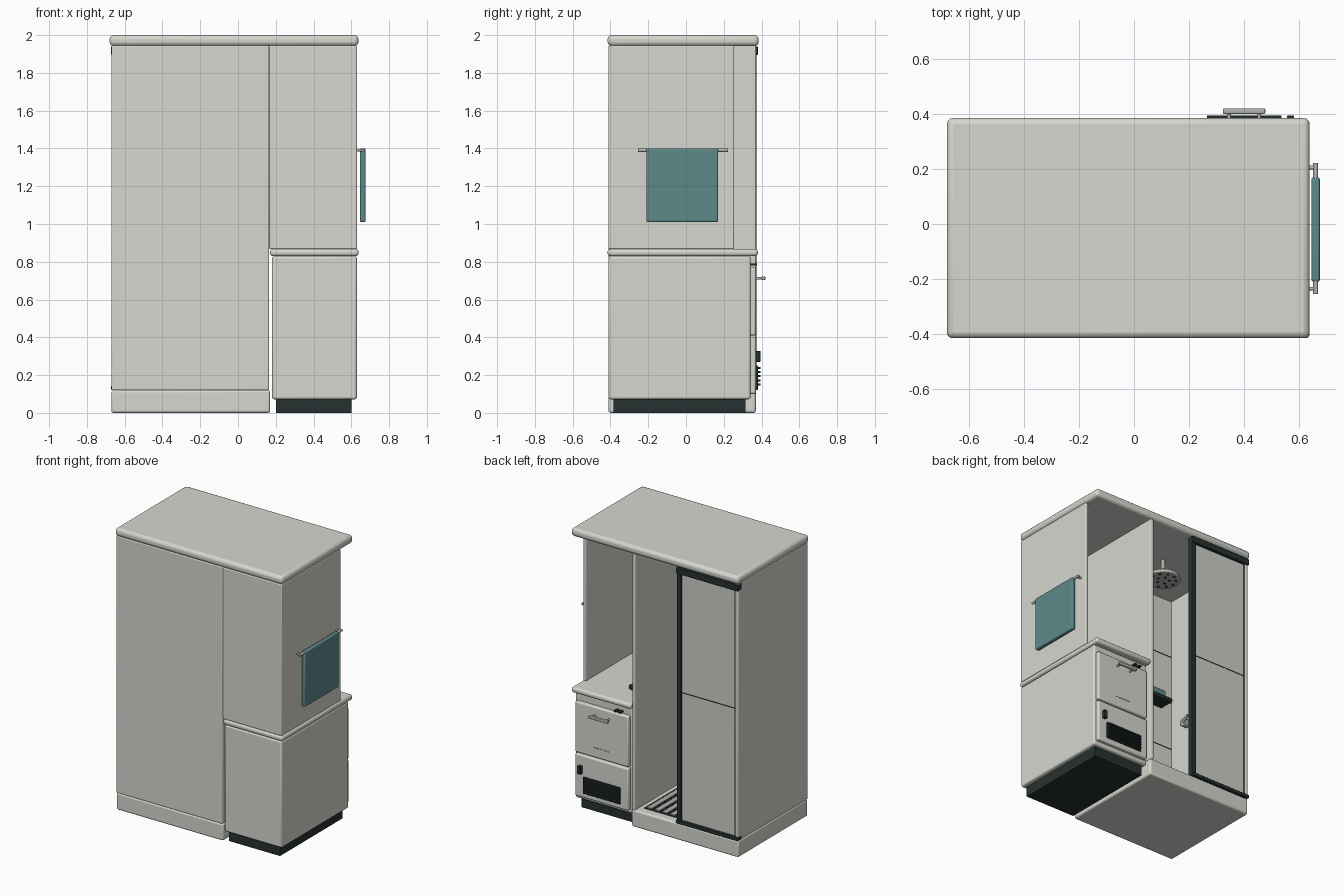
import bpy, math
from mathutils import Vector

old = bpy.data.objects.get("Cube")
if old:
    bpy.data.objects.remove(old, do_unlink=True)


def material(name, rgb):
    m = bpy.data.materials.new(name)
    m.use_nodes = True
    m.diffuse_color = (*rgb, 1)
    m.node_tree.nodes["Principled BSDF"].inputs["Base Color"].default_value = (*rgb, 1)
    return m


SHELL = material("warm_white", (0.68, 0.68, 0.63))
PANEL = material("door_grey", (0.62, 0.62, 0.58))
METAL = material("brushed_metal", (0.45, 0.45, 0.42))
DARK = material("charcoal", (0.02, 0.03, 0.03))
TEAL = material("teal_cloth", (0.11, 0.25, 0.25))


def finish(obj, name, mat, bevel=0):
    obj.name = name
    obj.data.materials.append(mat)
    if bevel:
        mod = obj.modifiers.new("rounded_edges", 'BEVEL')
        mod.width = bevel
        mod.segments = 3
    bpy.ops.object.shade_smooth_by_angle(angle=math.radians(35))
    return obj


def box(name, x, y, z, mat, bevel=0):
    """Box given by its extent along each axis."""
    bpy.ops.mesh.primitive_cube_add(size=1)
    obj = bpy.context.object
    obj.location = [(a + b) / 2 for a, b in (x, y, z)]
    obj.scale = [b - a for a, b in (x, y, z)]
    bpy.ops.object.transform_apply(location=False, rotation=False, scale=True)
    return finish(obj, name, mat, bevel)


def rod(name, start, end, radius, mat, bevel=0, sides=24):
    """Cylinder between two points."""
    a, b = Vector(start), Vector(end)
    bpy.ops.mesh.primitive_cylinder_add(vertices=sides, radius=radius, depth=(b - a).length,
                                        location=(a + b) / 2)
    obj = bpy.context.object
    obj.rotation_euler = (b - a).to_track_quat('Z', 'Y').to_euler()
    return finish(obj, name, mat, bevel)


# Shower shell
box("shower_base", (-.67, .17), (-.41, .37), (0, .12), SHELL, .012)
box("shower_rear_wall", (-.67, .165), (-.41, -.385), (.12, 1.945), SHELL, .006)
box("shower_side_wall", (-.67, -.645), (-.41, .37), (.12, 1.945), SHELL, .006)
box("partition_wall", (.14, .165), (-.41, .37), (.12, 1.945), SHELL, .006)
box("roof", (-.68, .638), (-.415, .385), (1.942, 2), SHELL, .022)

# Wall tile joints
for i in range(4):
    z = .47 + .35 * i
    box("rear_wall_joint", (-.645, .14), (-.386, -.383), (z - .003, z + .003), DARK)

# Floor grate
box("drain_tray", (-.62, .115), (-.36, .31), (.119, .123), DARK)
for i in range(12):
    x = -.6 + i * .06
    box("grate_bar", (x, x + .035), (-.35, .3), (.122, .13), METAL)
for i in range(11):
    y = -.33 + i * .06
    box("grate_cross_bar", (-.61, .105), (y, y + .012), (.122, .127), DARK)

# Sliding door
box("door_panel", (-.645, -.19), (.345, .36), (.14, 1.93), PANEL)
box("door_seam", (-.64, -.2), (.359, .362), (1.047, 1.053), DARK)
box("door_edge", (-.222, -.187), (.335, .372), (.125, 1.94), DARK, .004)
box("door_wall_seal", (-.648, -.638), (.34, .366), (.125, 1.94), DARK)
for name, z in (("door_top_rail", (1.895, 1.94)), ("door_bottom_rail", (.121, .145))):
    box(name, (-.672, -.187), (.335, .38), z, DARK, .004)

# Rain shower head with nozzles
head = (-.25, 0)
rod("shower_arm", (*head, 1.81), (*head, 1.945), .014, METAL)
rod("shower_head", (*head, 1.79), (*head, 1.815), .115, METAL, .006, 40)
for ring, count in ((.04, 5), (.085, 10)):
    for i in range(count):
        t = math.tau * i / count
        x, y = head[0] + ring * math.cos(t), head[1] + ring * math.sin(t)
        rod("nozzle", (x, y, 1.786), (x, y, 1.792), .009, DARK, 0, 10)

# Shower shelf, cloth and mixer
box("shower_shelf", (-.56, -.2), (-.385, -.27), (1.1, 1.125), DARK, .005)
box("shelf_cloth", (-.52, -.32), (-.37, -.29), (1.125, 1.18), TEAL, .012)
rod("mixer_body", (-.645, -.22, .94), (-.6, -.22, .94), .028, METAL, .004)
rod("mixer_lever", (-.605, -.22, .94), (-.59, -.15, .96), .01, METAL, .003)

# Kitchen cabinet
box("cabinet_plinth", (.2, .6), (-.385, .315), (0, .08), DARK)
box("cabinet", (.18, .63), (-.41, .342), (.072, .83), SHELL, .012)
box("worktop", (.17, .638), (-.415, .38), (.83, .868), SHELL, .015)
box("upper_rear_panel", (.165, .63), (-.41, -.385), (.868, 1.945), SHELL, .006)
box("upper_side_panel", (.607, .63), (-.41, .255), (.868, 1.945), SHELL, .006)
rod("worktop_burner", (.29, .15, .867), (.29, .15, .88), .045, DARK, .003)

# Drawer and vent fronts
box("drawer_front", (.195, .615), (.335, .37), (.41, .77), SHELL, .01)
box("vent_front", (.195, .615), (.335, .37), (.1, .4), SHELL, .01)
for x in (.345, .455):
    rod("handle_post", (x, .365, .712), (x, .408, .712), .007, METAL)
box("drawer_handle", (.323, .477), (.4, .42), (.703, .722), METAL, .005)
for x in (.25, .285):
    box("indicator", (x, x + .02), (.335, .376), (.78, .79), DARK)
for i in range(5):
    x = .35 + i * .025
    box("drawer_mark", (x, x + .016), (.368, .373), (.478, .484), METAL)

# Vent grille and switch
box("vent_plate", (.255, .545), (.365, .38), (.135, .252), DARK, .003)
for i in range(5):
    z = .145 + i * .022
    box("vent_slat", (.265, .535), (.375, .394), (z, z + .011), DARK, .002)
box("power_switch", (.555, .582), (.365, .394), (.27, .328), DARK, .004)

# Towel and rail on the outer side
for y in (-.235, .205):
    rod("towel_rail_post", (.625, y, 1.39), (.66, y, 1.39), .007, METAL)
rod("towel_rail", (.66, -.255, 1.39), (.66, .222, 1.39), .009, METAL, .002)
box("towel", (.645, .675), (-.21, .17), (1.01, 1.4), TEAL, .008)
